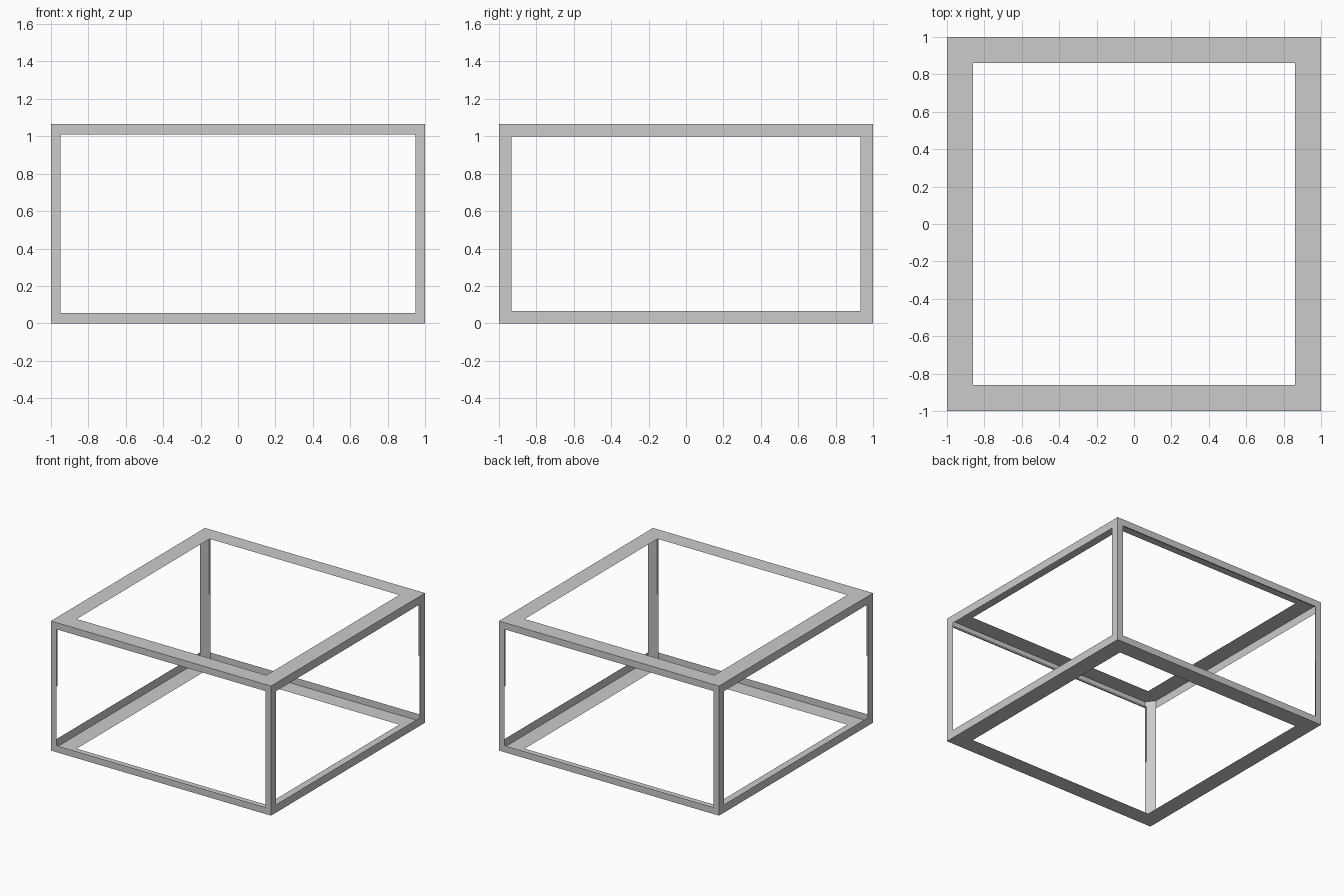
import bpy, bmesh
from mathutils import Vector

if "Cube" in bpy.data.objects:
    bpy.data.objects.remove(bpy.data.objects["Cube"])

H = 1.065          # overall height
PX, PY = 0.052, 0.068   # post widths seen from the front and from the side


def make(name, build):
    bm = bmesh.new()
    build(bm)
    me = bpy.data.meshes.new(name)
    bm.to_mesh(me)
    bm.free()
    ob = bpy.data.objects.new(name, me)
    bpy.context.collection.objects.link(ob)
    return ob


def ring(name, place, a, b, border_a, border_b, flip=False):
    """Flat rectangular frame; place maps 2D (u, v) to 3D."""
    def build(bm):
        def loop(i, j):
            pts = [(a[0] + i, b[0] + j), (a[1] - i, b[0] + j),
                   (a[1] - i, b[1] - j), (a[0] + i, b[1] - j)]
            return [bm.verts.new(place(*p)) for p in pts]
        out, inn = loop(0, 0), loop(border_a, border_b)
        for k in range(4):
            n = (k + 1) % 4
            f = [out[k], out[n], inn[n], inn[k]]
            bm.faces.new(f[::-1] if flip else f)
    return make(name, build)


full, tall = (-1, 1), (0, H)

# Broad flat rails of the lid and base
ring("top_frame", lambda u, v: (u, v, H), full, full, 0.138, 0.138)
ring("bottom_frame", lambda u, v: (u, v, 0), full, full, 0.138, 0.138, True)

# Thin side frames
for s, front, side in ((-1, "front", "left"), (1, "back", "right")):
    ring(front + "_frame", lambda u, v: (u, s, v), full, tall, PX, 0.055, s > 0)
    ring(side + "_frame", lambda u, v: (s, u, v), full, tall, PY, 0.067, s < 0)

# Diagonal inner face of each corner post
for sx, sn in ((-1, "left"), (1, "right")):
    for sy, fn in ((-1, "front"), (1, "back")):
        def post(bm):
            a, b = (sx * (1 - PX), sy), (sx, sy * (1 - PY))
            vs = [bm.verts.new((*p, z)) for p, z in
                  ((a, 0), (b, 0), (b, H), (a, H))]
            f = bm.faces.new(vs)
            f.normal_update()
            if f.normal.dot(Vector((-sx, -sy, 0))) < 0:
                f.normal_flip()
        make(f"{fn}_{sn}_post", post)


def bar(bm, lo, hi):
    lo, hi = Vector(lo), Vector(hi)
    vs = bmesh.ops.create_cube(bm, size=1)["verts"]
    bmesh.ops.scale(bm, verts=vs, vec=hi - lo)
    bmesh.ops.translate(bm, verts=vs, vec=(lo + hi) / 2)


# Slim upside-down U trim around the upper half of the front and back openings
for s, n in ((-1, "front"), (1, "back")):
    def trim(bm):
        y0, y1 = sorted((s * 0.99, s))
        for t in (-1, 1):
            x0, x1 = sorted((t * 0.948, t * 0.96))
            bar(bm, (x0, y0, 0.54), (x1, y1, 1.022))
        bar(bm, (-0.948, y0, 1.01), (0.948, y1, 1.022))
    make(n + "_trim", trim)
